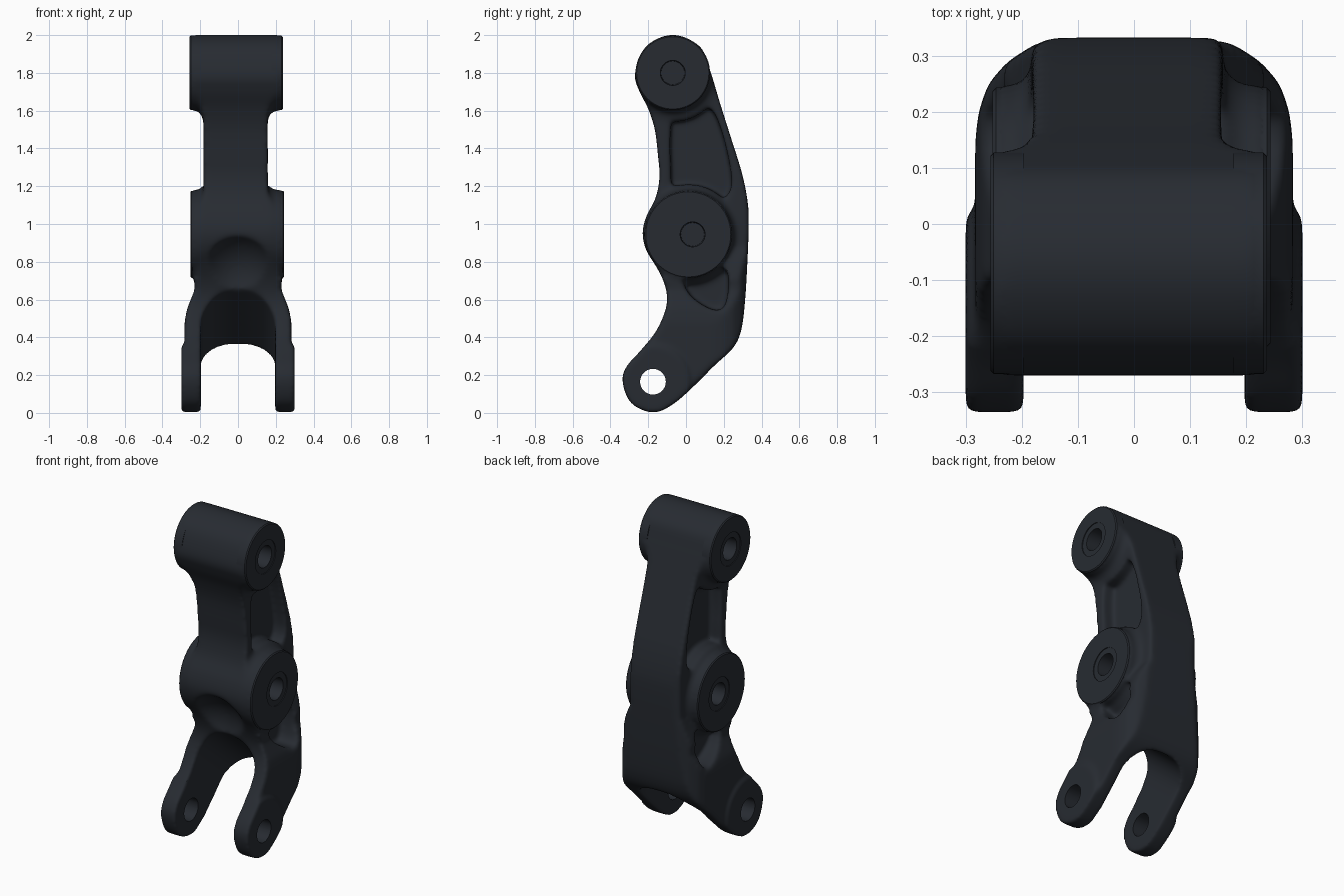
import bpy, bmesh, math
from mathutils import Vector

if "Cube" in bpy.data.objects:
    bpy.data.objects.remove(bpy.data.objects["Cube"])

X, Y, Z = Vector((1, 0, 0)), Vector((0, 1, 0)), Vector((0, 0, 1))


def finish(bm, name):
    bmesh.ops.recalc_face_normals(bm, faces=bm.faces)
    me = bpy.data.meshes.new(name)
    bm.to_mesh(me)
    bm.free()
    ob = bpy.data.objects.new(name, me)
    bpy.context.collection.objects.link(ob)
    return ob


def spline(pts, n=5):
    """Closed Catmull-Rom curve through the points."""
    out, p = [], [Vector(q) for q in pts]
    for i in range(len(p)):
        a, b, c, d = (p[(i + k) % len(p)] for k in (-1, 0, 1, 2))
        for j in range(n):
            t = j / n
            out.append(0.5 * (2 * b + (c - a) * t + (2 * a - 5 * b + 4 * c - d) * t * t
                              + (3 * b - a - 3 * c + d) * t ** 3))
    return out


def prism(name, pts, u, v, w, lo, hi):
    """Outline in the u-v plane, extruded along w."""
    bm = bmesh.new()
    vs = [bm.verts.new(u * p[0] + v * p[1] + w * lo) for p in pts]
    face = bm.faces.new(vs)
    top = bmesh.ops.extrude_face_region(bm, geom=[face])["geom"]
    bmesh.ops.translate(bm, vec=w * (hi - lo),
                        verts=[g for g in top if isinstance(g, bmesh.types.BMVert)])
    bmesh.ops.triangulate(bm, faces=[f for f in bm.faces if len(f.verts) > 4])
    return finish(bm, name)


def lathe(name, cy, cz, prof, seg=64):
    """Solid of revolution about the x direction; prof holds (x, radius)."""
    bm = bmesh.new()
    rings = [[bm.verts.new((x, cy + r * math.cos(2 * math.pi * i / seg),
                            cz + r * math.sin(2 * math.pi * i / seg)))
              for i in range(seg)] for x, r in prof]
    for a, b in zip(rings, rings[1:]):
        for i in range(seg):
            j = (i + 1) % seg
            bm.faces.new((a[i], a[j], b[j], b[i]))
    bm.faces.new(rings[0])
    bm.faces.new(rings[-1])
    return finish(bm, name)


def apply(ob, mod):
    bpy.context.view_layer.objects.active = ob
    bpy.ops.object.modifier_apply(modifier=mod.name)


def boolean(ob, other, op):
    m = ob.modifiers.new("bool", 'BOOLEAN')
    m.object, m.operation, m.solver = other, op, 'EXACT'
    apply(ob, m)
    bpy.data.objects.remove(other)


# Main slab: front outline, narrow neck widening into the fork
right = [(0.283, -0.05), (0.283, 0.48), (0.27, 0.55), (0.25, 0.60), (0.23, 0.65),
         (0.232, 0.72), (0.205, 0.80), (0.16, 0.88), (0.155, 2.05)]
left = [(-max(x, 0.183), z) for x, z in reversed(right)]
body = prism("link_arm", right + left, X, Z, Y, -0.6, 0.6)

# Side pockets above and below the middle boss
upper = spline([(-0.08, 1.5), (-0.08, 1.32), (-0.05, 1.14), (0.15, 1.12), (0.235, 1.18),
                (0.23, 1.32), (0.175, 1.53), (0.11, 1.62), (-0.05, 1.62)])
lower = spline([(-0.02, 0.76), (0.1, 0.78), (0.21, 0.76), (0.222, 0.64), (0.19, 0.55),
                (0.11, 0.56), (0.01, 0.64)])
for s in (-1, 1):
    off = -0.014
    for pts, depth in ((upper, 0.09), (lower, 0.15)):
        a, b = sorted((off + s * depth, s * 0.5))
        boolean(body, prism("pocket_cutter", pts, Y, Z, X, a, b), 'DIFFERENCE')

# Pivot bosses with flared feet, and fork pads
boolean(body, lathe("top_boss", -0.07, 1.80, [
    (-0.256, 0.19), (-0.245, 0.2), (-0.21, 0.203), (-0.195, 0.22), (-0.183, 0.26),
    (0.155, 0.26), (0.168, 0.22), (0.19, 0.203), (0.228, 0.2), (0.237, 0.19)]), 'UNION')
boolean(body, lathe("middle_boss", 0.012, 0.945, [
    (-0.252, 0.225), (-0.245, 0.235), (-0.205, 0.236), (-0.18, 0.265),
    (0.155, 0.265), (0.19, 0.236), (0.235, 0.235), (0.243, 0.225)]), 'UNION')
boolean(body, lathe("fork_pads", -0.175, 0.165, [
    (-0.3, 0.19), (-0.28, 0.205), (0.28, 0.205), (0.3, 0.19)]), 'UNION')

# Trim everything to the side outline
side = spline([
    (-0.27, 1.80), (-0.25, 1.71), (-0.20, 1.61), (-0.165, 1.5), (-0.148, 1.36), (-0.14, 1.25),
    (-0.16, 1.14), (-0.21, 1.04), (-0.23, 0.95), (-0.21, 0.86), (-0.155, 0.77), (-0.12, 0.70),
    (-0.10, 0.62), (-0.11, 0.54), (-0.16, 0.43), (-0.24, 0.33), (-0.315, 0.245), (-0.336, 0.165),
    (-0.29, 0.052), (-0.175, 0.002), (-0.07, 0.045), (0.04, 0.14), (0.15, 0.25), (0.25, 0.345),
    (0.293, 0.44), (0.313, 0.6), (0.325, 0.8), (0.332, 1.0), (0.326, 1.12), (0.296, 1.27),
    (0.24, 1.45), (0.18, 1.64), (0.122, 1.83), (0.07, 1.943), (-0.07, 2.002), (-0.211, 1.941)])
boolean(body, prism("side_trim", side, Y, Z, X, -0.5, 0.5), 'INTERSECT')

# Round the back corners as seen from the top
half = [(0.32, -0.5), (0.32, 0.1), (0.283, 0.15), (0.277, 0.2), (0.26, 0.25),
        (0.225, 0.29), (0.17, 0.325), (0.08, 0.345)]
plan = half + [(-x, y) for x, y in reversed(half)]
boolean(body, prism("plan_trim", plan, X, Y, Z, -0.5, 2.5), 'INTERSECT')

# Arched fork slot, cut square to the sloping legs
U, V = Vector((0, 0.64, 0.77)), Vector((0, 0.77, -0.64))
arch = [(-0.197, -0.7)]
for i in range(25):
    c, s = math.cos(math.pi - math.pi * i / 24), math.sin(math.pi * i / 24)
    arch.append((math.copysign(0.197 * abs(c) ** 0.83, c), 0.24 + 0.2 * max(s, 0) ** 0.83))
arch.append((0.197, -0.7))
boolean(body, prism("slot_cutter", arch, X, U, V, -1, 1), 'DIFFERENCE')

# Scooped dent under the front of the middle boss
bm = bmesh.new()
bmesh.ops.create_uvsphere(bm, u_segments=40, v_segments=24, radius=1)
bmesh.ops.scale(bm, vec=(0.24, 0.27, 0.25), verts=bm.verts)
bmesh.ops.translate(bm, vec=(0, -0.36, 0.72), verts=bm.verts)
boolean(body, finish(bm, "dent_cutter"), 'DIFFERENCE')

# Blend the joins into cast-like fillets
m = body.modifiers.new("remesh", 'REMESH')
m.mode, m.voxel_size = 'VOXEL', 0.011
apply(body, m)
m = body.modifiers.new("smooth", 'SMOOTH')
m.factor, m.iterations = 0.5, 16
apply(body, m)

# Crisp machined rims, blind pivot holes with shallow counterbores
for cy, cz, r, hy, xl, xr in ((-0.07, 1.80, 0.197, -0.07, -0.256, 0.237),
                              (0.012, 0.945, 0.231, 0.035, -0.252, 0.243)):
    for x, s in ((xl, -1), (xr, 1)):
        boolean(body, lathe("boss_rim", cy, cz, [
            (x, r - 0.006), (x - s * 0.006, r), (x - s * 0.06, r)]), 'UNION')
        boolean(body, lathe("pivot_hole_cutter", hy, cz, [
            (x + s * 0.1, 0.1), (x - s * 0.005, 0.1), (x - s * 0.005, 0.066),
            (x - s * 0.13, 0.062)], 48), 'DIFFERENCE')

# Through holes in the fork
boolean(body, lathe("fork_hole_cutter", -0.175, 0.165, [(-0.5, 0.068), (0.5, 0.068)], 48),
        'DIFFERENCE')

# Dark finish and smooth shading
mat = bpy.data.materials.new("dark_metal")
mat.diffuse_color = (0.02, 0.024, 0.031, 1)
mat.use_nodes = True
mat.node_tree.nodes["Principled BSDF"].inputs["Base Color"].default_value = mat.diffuse_color
body.data.materials.clear()
body.data.materials.append(mat)
bpy.ops.object.select_all(action='DESELECT')
body.select_set(True)
bpy.context.view_layer.objects.active = body
bpy.ops.object.shade_smooth_by_angle(angle=math.radians(35))
